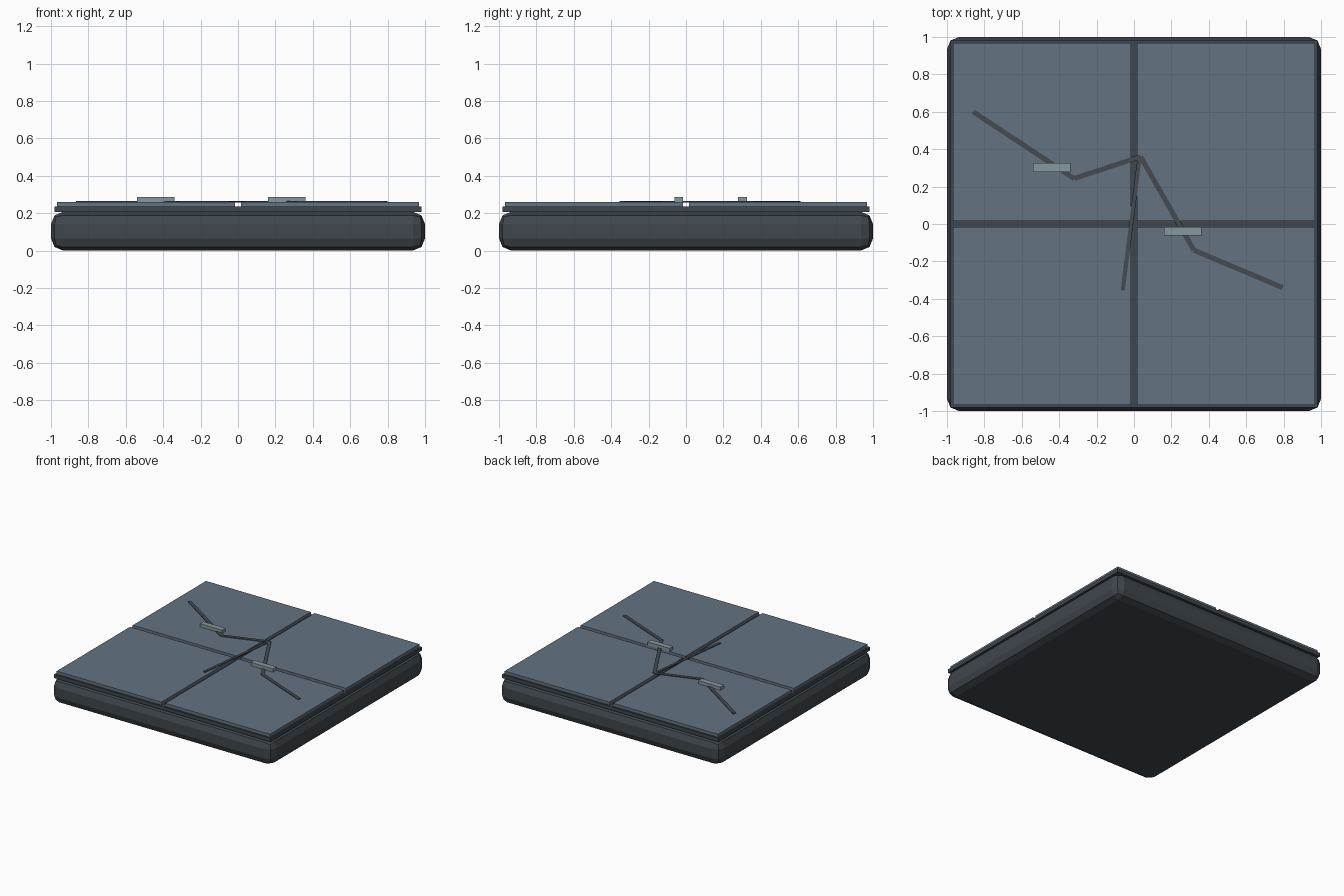
import bpy
import math
from mathutils import Vector

if "Cube" in bpy.data.objects:
    bpy.data.objects.remove(bpy.data.objects["Cube"])


def material(name, rgb):
    m = bpy.data.materials.new(name)
    m.diffuse_color = (*rgb, 1)
    m.use_nodes = True
    m.node_tree.nodes["Principled BSDF"].inputs["Base Color"].default_value = m.diffuse_color
    return m


dark = material("dark_slate", (0.05, 0.063, 0.075))
stone = material("blue_stone", (0.125, 0.168, 0.22))
seam = material("crack_grey", (0.056, 0.07, 0.085))
metal = material("pale_metal", (0.24, 0.31, 0.35))


def box(name, x, y, z0, z1, sx, sy, mat, angle=0.0, bevel=0.0):
    bpy.ops.mesh.primitive_cube_add(size=1, location=(x, y, (z0 + z1) / 2))
    o = bpy.context.object
    o.name = name
    o.scale = (sx, sy, z1 - z0)
    bpy.ops.object.transform_apply(location=False, rotation=False, scale=True)
    o.rotation_euler.z = angle
    o.data.materials.append(mat)
    if bevel:
        b = o.modifiers.new("rounded_edges", 'BEVEL')
        b.width = bevel
        b.segments = 2
    return o


def crack(name, points, width):
    # one thin strip for each straight stretch
    for i, (p, q) in enumerate(zip(points, points[1:])):
        p, q = Vector(p), Vector(q)
        d, c = q - p, (p + q) / 2
        box(f"{name}_{i + 1}", c.x, c.y, 0.257, 0.265, d.length, width,
            seam, math.atan2(d.y, d.x))


# rounded foundation and the thin bed above it
box("base_slab", 0, 0, 0, 0.207, 2, 2, dark, bevel=0.065)
box("tile_bed", 0, 0, 0.205, 0.235, 1.96, 1.96, dark)

# four tiles separated by a cross-shaped joint
inner, outer = 0.017, 0.967
for sx in (-1, 1):
    for sy in (-1, 1):
        mid, size = (inner + outer) / 2, outer - inner
        box("floor_tile", sx * mid, sy * mid, 0.235, 0.26, size, size, stone)

# cracks running over the tiles
crack("main_crack", [(-0.86, 0.60), (-0.32, 0.243), (0.035, 0.36),
                     (0.32, -0.14), (0.795, -0.34)], 0.027)
crack("branch_crack", [(0.03, 0.36), (-0.06, -0.355)], 0.022)

# repair plates bridging the crack
for x, y in ((-0.44, 0.302), (0.26, -0.038)):
    box("repair_plate", x, y, 0.258, 0.287, 0.2, 0.046, metal)
